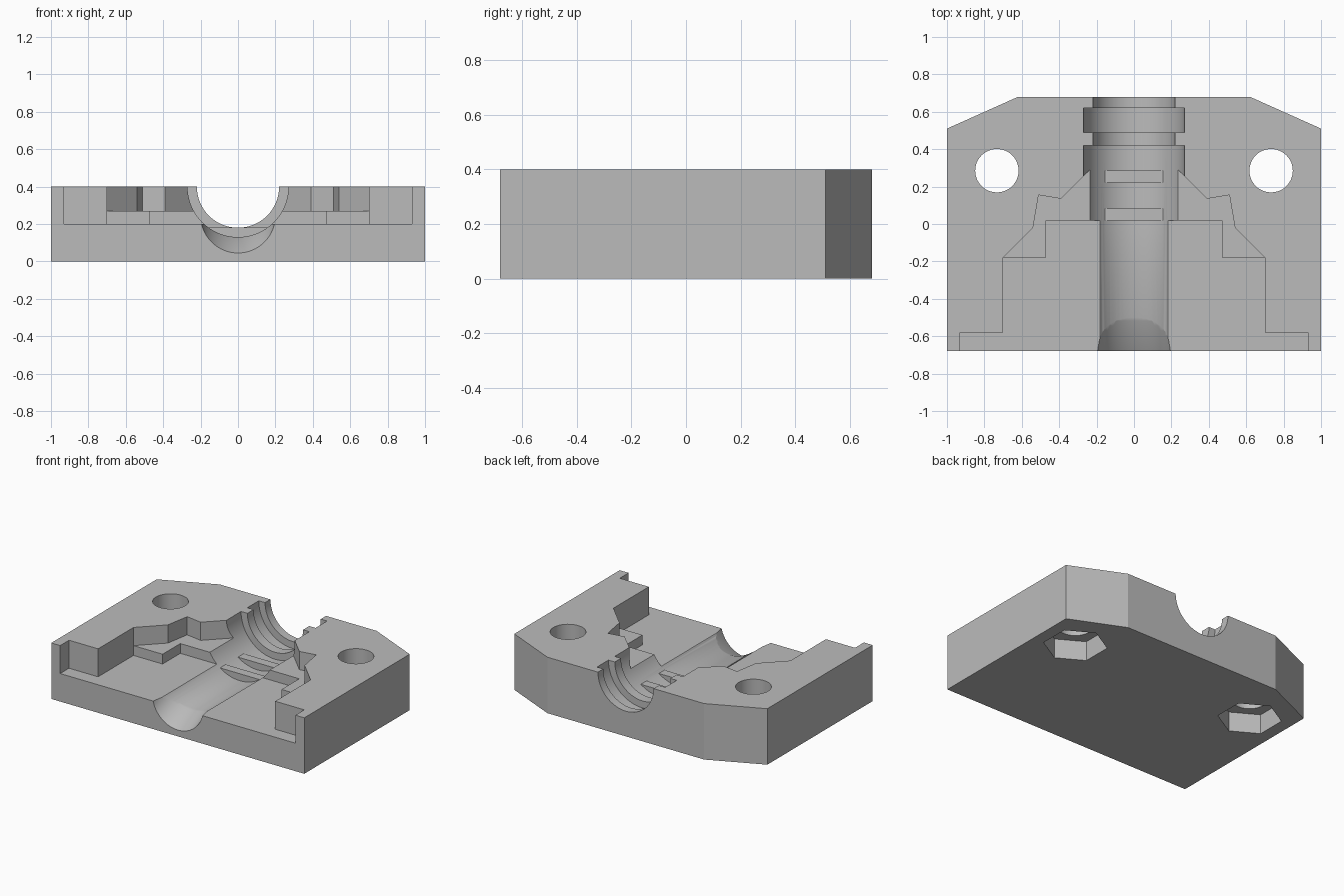
import bpy, bmesh
from math import sin, cos, tau, radians

cube = bpy.data.objects.get("Cube")
if cube:
    bpy.data.objects.remove(cube, do_unlink=True)

TOP = 0.4          # split plane, also the bore axis height
FRONT = -0.68

grey = bpy.data.materials.new("plain grey")
grey.use_nodes = True
grey.diffuse_color = (0.5, 0.5, 0.5, 1)
grey.node_tree.nodes["Principled BSDF"].inputs["Base Color"].default_value = (0.5, 0.5, 0.5, 1)


def finish(name, bm):
    bmesh.ops.recalc_face_normals(bm, faces=bm.faces)
    mesh = bpy.data.meshes.new(name)
    bm.to_mesh(mesh)
    bm.free()
    mesh.materials.append(grey)
    obj = bpy.data.objects.new(name, mesh)
    bpy.context.collection.objects.link(obj)
    return obj


def prism(name, outline, z0, z1):
    bm = bmesh.new()
    face = bm.faces.new([bm.verts.new((x, y, z0)) for x, y in outline])
    ext = bmesh.ops.extrude_face_region(bm, geom=[face])["geom"]
    bmesh.ops.translate(bm, vec=(0, 0, z1 - z0),
                        verts=[v for v in ext if isinstance(v, bmesh.types.BMVert)])
    return finish(name, bm)


def mirrored(half):
    return half + [(-x, y) for x, y in reversed(half)]


def ngon(cx, cy, r, n, turn=0.0):
    return [(cx + r * cos(turn + tau * i / n), cy + r * sin(turn + tau * i / n)) for i in range(n)]


def loft(name, stations, n=64):
    """Tube along y through circles given as (y, radius, centre height)."""
    bm = bmesh.new()
    rings = [[bm.verts.new((x, y, z)) for x, z in ngon(0, cz, r, n)] for y, r, cz in stations]
    for a, b in zip(rings, rings[1:]):
        for i in range(n):
            j = (i + 1) % n
            bm.faces.new((a[i], a[j], b[j], b[i]))
    bm.faces.new(rings[0])
    bm.faces.new(rings[-1])
    return finish(name, bm)


def combine(target, tool, operation="DIFFERENCE"):
    tool.hide_render = True
    mod = target.modifiers.new(tool.name, "BOOLEAN")
    mod.operation, mod.object, mod.solver = operation, tool, "EXACT"
    bpy.context.view_layer.objects.active = target
    bpy.ops.object.modifier_apply(modifier=mod.name)
    bpy.data.objects.remove(tool, do_unlink=True)


# Block with chamfered back corners
block = prism("clamp_block", mirrored([(1, FRONT), (1, 0.51), (0.62, 0.68)]), 0, TOP)

# Deep front pocket and the raised shelf pocket behind it
combine(block, prism("deep_pocket", mirrored(
    [(0.93, -0.8), (0.93, -0.58), (0.7, -0.58), (0.7, -0.18), (0.47, -0.18), (0.47, 0.02)]), 0.2, 0.6))
combine(block, prism("shelf_pocket", mirrored(
    [(0.5, -0.4), (0.7, -0.18), (0.54, -0.02), (0.51, 0.155), (0.39, 0.135), (0.2, 0.325)]), 0.27, 0.6))

# Stepped cable bore, with collars at the back
wide, narrow = 0.27, 0.22
combine(block, loft("cable_bore", [(y, r, TOP) for y, r in (
    (0.8, narrow), (0.62, narrow), (0.62, wide), (0.49, wide),
    (0.49, narrow), (0.42, narrow), (0.42, wide), (-0.8, wide))]))

# Downward bending cable exit at the front
start = -0.13
bend = []
for i in range(25):
    y = start - 0.62 * i / 24
    t = (y - start) / (FRONT - start)
    bend.append((y, 0.2, TOP - 0.155 * t * t))
combine(block, loft("cable_exit", bend))

# Grip ribs across the bore
for y0, y1 in ((0.02, 0.084), (0.222, 0.287)):
    combine(block, prism("grip_rib", mirrored([(0.18, y0), (0.18, y1)]), 0.1, 0.18), "UNION")

# Bolt holes with hexagonal nut recesses underneath
for side in (-1, 1):
    x, y = side * 0.733, 0.285
    combine(block, prism("bolt_hole", ngon(x, y, 0.116, 48), -0.2, 0.6))
    combine(block, prism("nut_recess", ngon(x, y, 0.208, 6, tau / 4), -0.2, 0.14))

# Smooth the round surfaces, keep the machined edges sharp
for o in bpy.context.selected_objects:
    o.select_set(False)
block.select_set(True)
bpy.context.view_layer.objects.active = block
bpy.ops.object.shade_smooth_by_angle(angle=radians(22))
